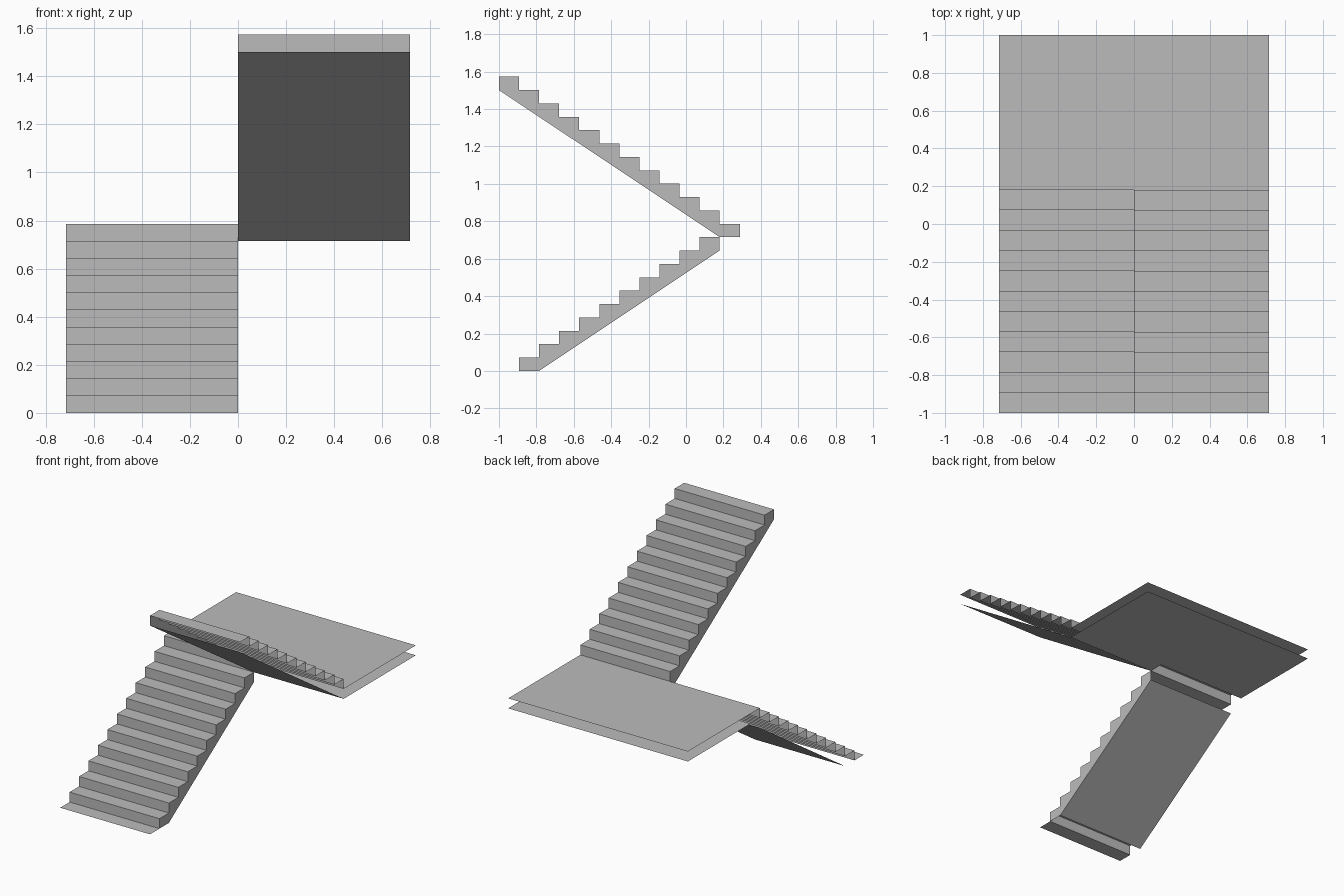
import bpy

cube = bpy.data.objects.get("Cube")
if cube:
    bpy.data.objects.remove(cube, do_unlink=True)

HALF = 0.715          # width of one flight
RUN = 0.1073          # tread depth
RISE = 0.0715         # step height
STEPS = 11

grey = bpy.data.materials.new("concrete_grey")
grey.use_nodes = True
colour = (0.5, 0.5, 0.5, 1)
grey.diffuse_color = colour
grey.node_tree.nodes["Principled BSDF"].inputs["Base Color"].default_value = colour


def at(col, row):
    """Point (y, z) on the step grid."""
    return (-1 + col * RUN, row * RISE)


def make(name, verts, faces):
    mesh = bpy.data.meshes.new(name)
    mesh.from_pydata(verts, [], faces)
    mesh.materials.append(grey)
    obj = bpy.data.objects.new(name, mesh)
    bpy.context.collection.objects.link(obj)
    return obj


def strip(name, path, x0, x1):
    """Sheet swept across x along a (y, z) path."""
    verts = [(x, y, z) for y, z in path for x in (x0, x1)]
    faces = [(2 * i, 2 * i + 1, 2 * i + 3, 2 * i + 2) for i in range(len(path) - 1)]
    return make(name, verts, faces)


def wall(name, outline):
    """Flat side panel on the centre plane."""
    return make(name, [(0, y, z) for y, z in outline], [range(len(outline))])


# Lower flight: floor sheet, risers and treads climbing to the back
lower = [at(0, 0)]
for k in range(STEPS):
    lower += [at(k + 1, k), at(k + 1, k + 1)]
strip("lower_steps", lower, -HALF, 0)
lower_soffit = [at(STEPS, STEPS - 2), at(2, 0)]
strip("lower_underside", lower_soffit, -HALF, 0)
wall("lower_inner_wall", (lower[1:-1] + lower_soffit)[::-1])

# Upper flight: treads and risers climbing to the front, listed from the top down
upper = []
for k in range(STEPS):
    upper += [at(k, 2 * STEPS - k), at(k + 1, 2 * STEPS - k)]
upper.append(at(STEPS, STEPS))
strip("upper_steps", upper, 0, HALF)
upper_soffit = [at(STEPS, STEPS - 1), at(0, 2 * STEPS - 1)]
strip("upper_underside", upper_soffit, 0, HALF)
wall("upper_inner_wall",
     upper + [at(STEPS + 1, STEPS), at(STEPS + 1, STEPS - 1)] + upper_soffit)

# Landing: open-edged top and bottom sheets
top, bottom = STEPS * RISE, (STEPS - 1) * RISE
strip("landing_top", [at(STEPS, STEPS), (1, top)], -HALF, HALF)
strip("landing_bottom_left", [(1, bottom), at(STEPS, STEPS - 1)], 0, HALF)
strip("landing_bottom_right", [(1, bottom), at(STEPS + 1, STEPS - 1)], -HALF, 0)
